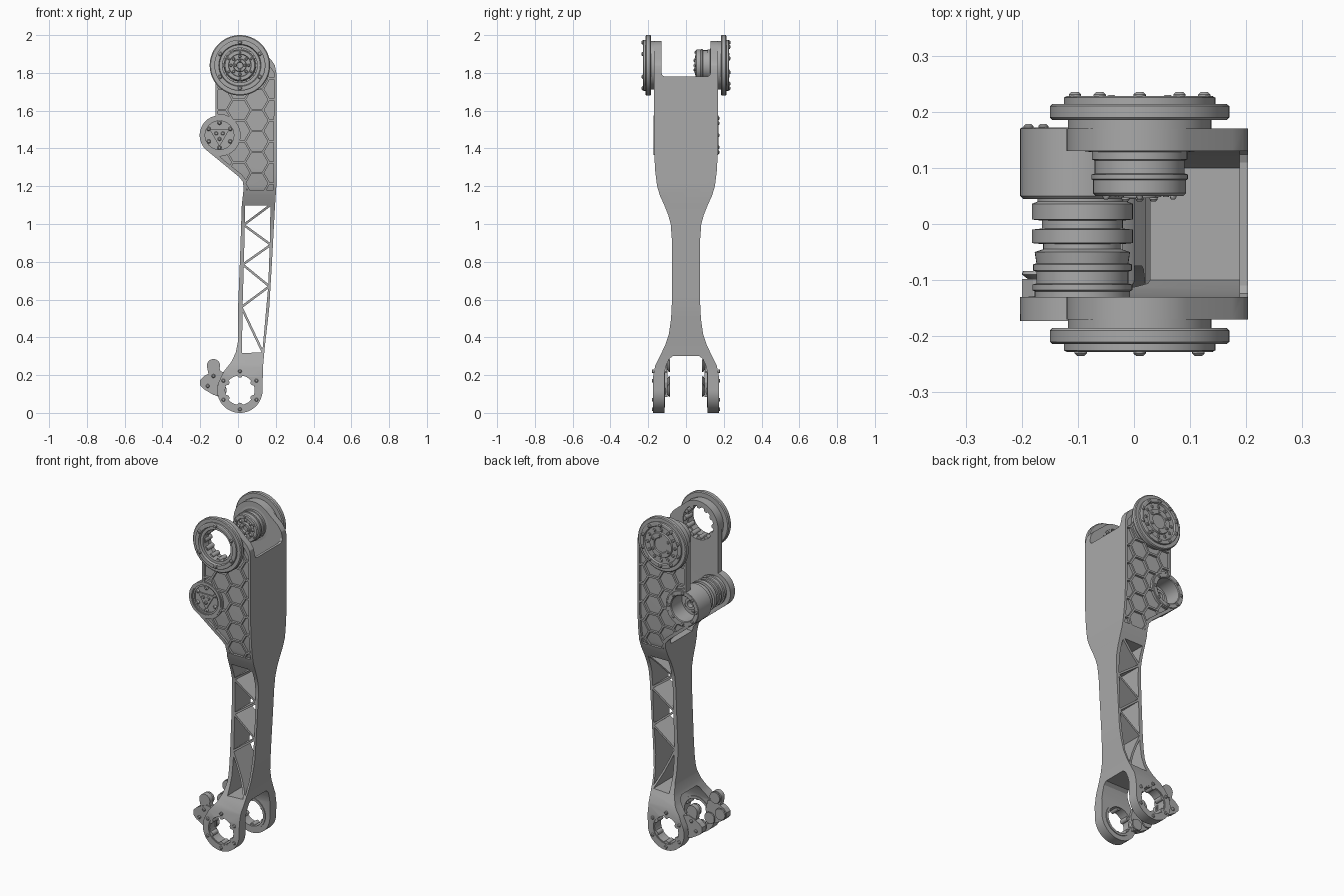
import bpy, bmesh
from math import cos, sin, pi, radians, sqrt
from mathutils import Vector

if "Cube" in bpy.data.objects:
    bpy.data.objects.remove(bpy.data.objects["Cube"], do_unlink=True)

GREY = (0.40, 0.40, 0.40, 1)
metal = bpy.data.materials.new("machined grey")
metal.use_nodes = True
metal.diffuse_color = GREY
metal.node_tree.nodes["Principled BSDF"].inputs["Base Color"].default_value = GREY

HIP, KNEE, ANKLE = (0.01, 1.84), (-0.098, 1.47), (0.01, 0.12)   # joint axes (x, z)


def finish(name, bm):
    bmesh.ops.remove_doubles(bm, verts=bm.verts, dist=1e-5)
    bmesh.ops.recalc_face_normals(bm, faces=bm.faces)
    me = bpy.data.meshes.new(name)
    bm.to_mesh(me)
    bm.free()
    me.materials.append(metal)
    ob = bpy.data.objects.new(name, me)
    bpy.context.collection.objects.link(ob)
    return ob


def activate(ob):
    bpy.ops.object.select_all(action='DESELECT')
    ob.select_set(True)
    bpy.context.view_layer.objects.active = ob


def smooth(ob, angle=30):
    activate(ob)
    bpy.ops.object.shade_smooth_by_angle(angle=radians(angle))
    return ob


def prism(name, polys, a, b, axis='y'):
    """Extrude polygons given as (x, z) along y, or as (y, z) along x."""
    bm = bmesh.new()
    for pts in polys:
        ends = [[bm.verts.new((u, t, w) if axis == 'y' else (t, u, w)) for u, w in pts] for t in (a, b)]
        for e in ends:
            bm.faces.new(e)
        n = len(pts)
        for i in range(n):
            j = (i + 1) % n
            bm.faces.new((ends[0][i], ends[0][j], ends[1][j], ends[1][i]))
    return finish(name, bm)


def lathe(name, profile, centres, side=1, seg=48):
    """Spin a closed (radius, y) profile about y at each (x, z) centre."""
    bm = bmesh.new()
    for cx, cz in centres:
        rings = [[bm.verts.new((cx + r * cos(2 * pi * k / seg), side * y, cz + r * sin(2 * pi * k / seg)))
                  for k in range(seg)] for r, y in profile]
        for i, (r, y) in enumerate(profile):
            j = (i + 1) % len(profile)
            if r == 0 and profile[j][0] == 0:
                continue
            for k in range(seg):
                m = (k + 1) % seg
                bm.faces.new((rings[i][k], rings[i][m], rings[j][m], rings[j][k]))
    return smooth(finish(name, bm))


def disc(r, y0, y1):
    return [(0, y0), (r, y0), (r, y1), (0, y1)]


def tube(r, hole, y0, y1):
    return [(hole, y0), (r, y0), (r, y1), (hole, y1)]


def around(c, radius, n, start=0):
    return [(c[0] + radius * cos(radians(start) + 2 * pi * k / n),
             c[1] + radius * sin(radians(start) + 2 * pi * k / n)) for k in range(n)]


def bolts(name, c, radius, n, y, side, r=0.012, h=0.008, start=90):
    prof = [(0, y - 0.005), (r, y - 0.005), (r, y + h * 0.4), (r * 0.6, y + h), (0, y + h)]
    return lathe(name, prof, around(c, radius, n, start), side, 16)


def arc(c, r, a0, a1):
    n = int(abs(a1 - a0) / 6)
    return [(c[0] + r * cos(radians(a0 + (a1 - a0) * i / n)),
             c[1] + r * sin(radians(a0 + (a1 - a0) * i / n))) for i in range(n + 1)]


def boolean(ob, tool, op='DIFFERENCE'):
    mod = ob.modifiers.new("cut", 'BOOLEAN')
    mod.operation, mod.object, mod.solver = op, tool, 'EXACT'
    activate(ob)
    bpy.ops.object.modifier_apply(modifier=mod.name)
    bpy.data.objects.remove(tool, do_unlink=True)


def mirrored(half):
    return half + [(-y, z) for y, z in reversed(half)]


def inset_triangle(a, b, c, d):
    a, b, c = Vector(a), Vector(b), Vector(c)
    la, lb, lc = (b - c).length, (c - a).length, (a - b).length
    p = la + lb + lc
    centre = (la * a + lb * b + lc * c) / p
    s = p / 2
    rad = sqrt(s * (s - la) * (s - lb) * (s - lc)) / s
    return [tuple(centre + (v - centre) * (rad - d) / rad) for v in (a, b, c)]


# Link body: front silhouette crossed with side silhouette
outline = (arc(ANKLE, 0.12, 155, 362)
           + [(0.132, 0.24), (0.142, 0.35), (0.165, 0.55), (0.18, 0.8), (0.195, 1.08), (0.203, 1.2),
              (0.203, 1.8), (0.195, 1.84), (0.175, 1.87)]
           + arc(HIP, 0.13, 50, 180) + arc(KNEE, 0.105, 102, 230)
           + [(0.005, 1.25), (0.025, 1.225), (0.03, 1.19), (0.02, 1.1), (0.01, 0.8), (0.0, 0.55),
              (0.0, 0.38), (-0.012, 0.32), (-0.035, 0.27), (-0.075, 0.22)])
side_half = [(0.175, -0.1), (0.175, 0.19), (0.163, 0.25), (0.138, 0.3), (0.11, 0.36), (0.09, 0.42),
             (0.079, 0.5), (0.075, 0.58), (0.075, 0.92), (0.081, 1.0), (0.095, 1.05), (0.115, 1.1),
             (0.138, 1.15), (0.153, 1.2), (0.163, 1.28), (0.17, 1.4), (0.17, 2.1)]
body = prism("link_body", [outline], -0.3, 0.3)
boolean(body, prism("side_tool", [mirrored(side_half)], -0.5, 0.5, 'x'), 'INTERSECT')

# Fork gaps at both ends and the open channel in the upper half
boolean(body, prism("ankle_gap", [mirrored([(0.115, -0.2), (0.115, 0.21), (0.105, 0.25), (0.09, 0.285), (0.07, 0.3)])],
                    -0.5, 0.5, 'x'))
boolean(body, prism("hip_gap", [mirrored([(0.13, 2.2), (0.13, 1.8), (0.124, 1.786), (0.11, 1.78)])], -0.5, 0.5, 'x'))
boolean(body, prism("channel", [mirrored([(0.13, 2.3), (0.13, 1.42), (0.118, 1.28), (0.1, 1.2)])], -0.5, 0.188, 'x'))

# Truss windows along the neck
nodes = [(0.03, 1.105), (0.178, 1.105), (0.03, 0.995), (0.174, 0.89), (0.025, 0.785), (0.166, 0.67),
         (0.018, 0.56), (0.134, 0.315), (0.015, 0.31)]
boolean(body, prism("windows", [inset_triangle(*nodes[i:i + 3], 0.006) for i in range(len(nodes) - 2)], -0.3, 0.3))

# Honeycomb pockets on both cheeks
R = 0.064
cells = []
for i in range(-2, 4):
    for j in range(8):
        c = (0.1 + (i - 1) * 1.5 * R, 1.16 + (j + 0.5 * (i % 2)) * sqrt(3) * R)
        cells.append(around(c, R * 0.9, 6))
region = [(0.045, 1.18), (0.188, 1.18), (0.19, 1.8), (0.15, 1.86), (-0.105, 1.86), (-0.105, 1.5),
          (-0.12, 1.375), (0.02, 1.262), (0.042, 1.235)]
for s in (-1, 1):
    comb = prism("comb", cells, s * 0.1, s * 0.25)
    boolean(comb, prism("region", [region], -0.4, 0.4), 'INTERSECT')
    shell = [(s * (y - 0.014), z) for y, z in side_half if z > 1.05] + [(s * 0.3, 2.1), (s * 0.3, 1.1)]
    boolean(comb, prism("shell", [shell], -0.5, 0.5, 'x'), 'INTERSECT')
    for c, r in ((HIP, 0.14), (KNEE, 0.112)):
        boolean(comb, lathe("keep", disc(r, -0.4, 0.4), [c]))
    boolean(body, comb)

# Joint bores
for c, r, y0, y1 in ((HIP, 0.1, -0.3, -0.1), (ANKLE, 0.083, -0.3, 0.3), (KNEE, 0.085, -0.3, -0.155),
                     (KNEE, 0.078, 0.06, 0.3)):
    boolean(body, lathe("bore", disc(r, y0, y1), [c]))
smooth(body, 20)
body.modifiers.new("normals", 'WEIGHTED_NORMAL').keep_sharp = True

# Hip: open ring in front, closed drive at the back
flange = [(0.128, 0.165), (0.128, 0.185), (0.155, 0.185), (0.16, 0.19), (0.16, 0.21), (0.155, 0.214),
          (0.135, 0.214), (0.135, 0.225), (0.13, 0.228)]
lathe("front_hip_ring", flange + [(0.112, 0.228), (0.108, 0.215), (0.092, 0.215), (0.092, 0.165)], [HIP], -1, 64)
lathe("front_hip_lugs", disc(0.014, 0.135, 0.2), around(HIP, 0.097, 12), -1, 16)
bolts("front_hip_bolts", HIP, 0.121, 6, 0.228, -1, 0.011, 0.007)
lathe("rear_hip_cap", [(0, 0.165)] + flange + [(0.112, 0.228), (0.108, 0.218), (0.075, 0.218), (0.072, 0.226),
                                            (0.045, 0.226), (0.042, 0.22), (0, 0.22)], [HIP], 1, 64)
bolts("rear_hip_bolts", HIP, 0.121, 10, 0.228, 1, 0.011, 0.007)
bolts("rear_hip_inner_bolts", HIP, 0.09, 12, 0.218, 1, 0.009, 0.006)
bolts("rear_hip_hub_bolts", HIP, 0.058, 6, 0.226, 1, 0.008, 0.004)
lathe("hip_rotor", [(0, 0.165), (0.1, 0.165), (0.1, 0.13), (0.085, 0.128), (0.085, 0.115), (0.08, 0.113),
                    (0.08, 0.09), (0.086, 0.088), (0.086, 0.08), (0.083, 0.078), (0.083, 0.055),
                    (0.078, 0.05), (0.06, 0.05), (0.058, 0.06), (0.035, 0.06), (0.033, 0.046), (0.018, 0.046),
                    (0.016, 0.06), (0, 0.06)], [HIP])
bolts("hip_rotor_bolts", HIP, 0.047, 8, -0.06, -1, 0.008, 0.012)
bolts("hip_rotor_rim_bolts", HIP, 0.069, 6, -0.05, -1, 0.006, 0.006)
bolts("hip_rotor_hub_bolts", HIP, 0.025, 4, -0.046, -1, 0.007, 0.006)

# Knee drive: stacked drum between the cheeks
lathe("knee_drum", [(0, -0.14), (0.085, -0.14), (0.085, -0.12), (0.089, -0.118), (0.089, -0.108), (0.082, -0.106),
                    (0.082, -0.085), (0.088, -0.083), (0.088, -0.072), (0.082, -0.07), (0.085, -0.05),
                    (0.07, -0.045), (0.07, -0.036), (0.09, -0.034), (0.09, -0.01), (0.072, -0.008),
                    (0.072, 0.006), (0.09, 0.008), (0.09, 0.036), (0.08, 0.04), (0.08, 0.06), (0, 0.06)],
      [(KNEE[0] + 0.006, KNEE[1])])
lathe("knee_cup", [(0, 0.045), (0.1, 0.045), (0.105, 0.05), (0.105, 0.169), (0.102, 0.172), (0.08, 0.172),
                   (0.076, 0.168), (0.076, 0.07), (0, 0.07)], [KNEE])
lathe("knee_cup_hub", tube(0.035, 0.02, 0.065, 0.1), [KNEE])
bolts("knee_cup_bolts", KNEE, 0.09, 8, 0.172, 1, 0.009, 0.006)
bolts("knee_cup_inner_bolts", KNEE, 0.055, 6, 0.07, 1, 0.009, 0.008)
lathe("knee_face_rim", tube(0.105, 0.088, 0.16, 0.173), [KNEE], -1)
lathe("knee_face_step", tube(0.086, 0.076, 0.15, 0.163), [KNEE], -1)
prism("knee_face_plate", [around(KNEE, 0.06, 3, 30)], -0.163, -0.15)
bolts("knee_face_bolts", KNEE, 0.066, 6, 0.155, -1, 0.011, 0.012)
bolts("knee_face_centre_bolts", KNEE, 0.02, 3, 0.163, -1, 0.01, 0.006, 30)

# Ankle: bearing lips, bolts and a roller bracket on each fork arm
bracket = [(-0.2, 0.175), (-0.2, 0.145), (-0.18, 0.125), (-0.13, 0.095), (-0.08, 0.085), (-0.06, 0.16),
           (-0.075, 0.215), (-0.11, 0.225), (-0.15, 0.21), (-0.18, 0.195)]
ROLLERS = [(-0.165, 0.16), (-0.13, 0.25), (-0.095, 0.12)]
for s, label in ((-1, "front"), (1, "rear")):
    lathe(label + "_ankle_lip", tube(0.092, 0.078, 0.11, 0.17), [ANKLE], s)
    lathe(label + "_ankle_lugs", disc(0.014, 0.12, 0.172), around(ANKLE, 0.08, 6, 30), s, 16)
    bolts(label + "_ankle_bolts", ANKLE, 0.101, 6, 0.175, s, 0.01, 0.006)
    prism(label + "_bracket", [bracket], s * 0.098, s * 0.135)
    prism(label + "_bracket_lug", [arc(ROLLERS[1], 0.035, -20, 200) + [(-0.155, 0.2), (-0.09, 0.21)]],
          s * 0.1, s * 0.13)
    lathe(label + "_bracket_rollers", [(0, 0.084), (0.033, 0.084), (0.035, 0.09), (0.024, 0.098), (0.024, 0.106),
                                      (0.035, 0.114), (0.035, 0.122), (0, 0.122)], ROLLERS, s, 28)
    bolts(label + "_bracket_bolts", (-0.13, 0.16), 0.035, 3, 0.135, s, 0.01, 0.008)
